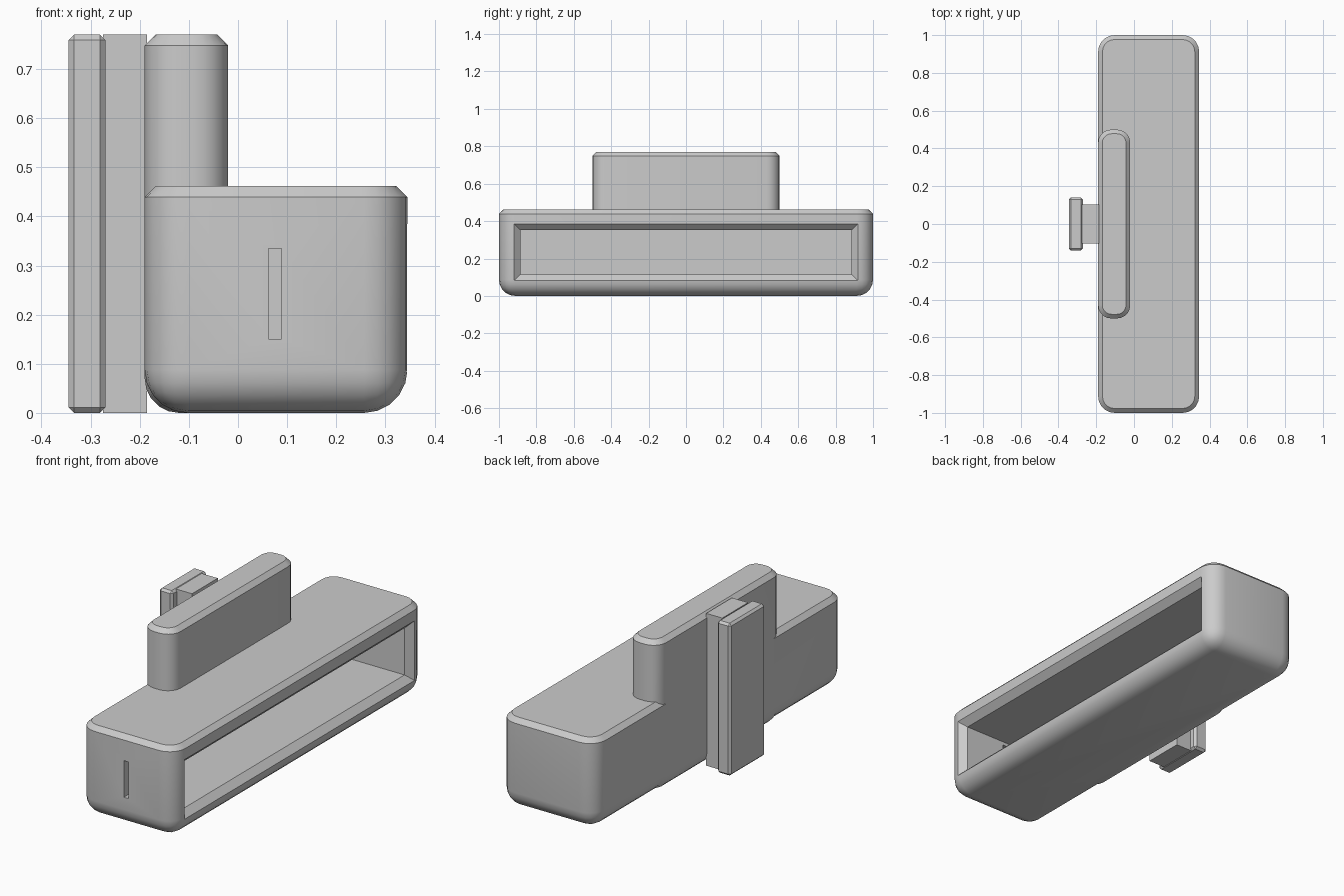
import bpy
import bmesh
import math

default = bpy.data.objects.get("Cube")
if default:
    bpy.data.objects.remove(default, do_unlink=True)

grey = bpy.data.materials.new("plain grey")
grey.use_nodes = True
grey.diffuse_color = (0.6, 0.6, 0.6, 1)
grey.node_tree.nodes["Principled BSDF"].inputs["Base Color"].default_value = (0.6, 0.6, 0.6, 1)


def add_object(name, bm):
    bmesh.ops.recalc_face_normals(bm, faces=bm.faces)
    mesh = bpy.data.meshes.new(name)
    bm.to_mesh(mesh)
    bm.free()
    mesh.materials.append(grey)
    obj = bpy.data.objects.new(name, mesh)
    bpy.context.collection.objects.link(obj)
    return obj


def box(lo, hi):
    bm = bmesh.new()
    bmesh.ops.create_cube(bm, size=1)
    for v in bm.verts:
        v.co = [(a + b) / 2 + c * (b - a) for a, b, c in zip(lo, hi, v.co)]
    return bm


def bevel(bm, edges, offset, segments):
    bmesh.ops.bevel(bm, geom=edges, offset=offset, segments=segments,
                    profile=0.5, affect='EDGES', clamp_overlap=True)


def rounded_block(name, lo, hi, radius, chamfer):
    """Block with rounded sides and bottom, and a flat chamfer round the top."""
    bm = box(lo, hi)

    def on_top(edge):
        return all(abs(v.co.z - hi[2]) < 1e-5 for v in edge.verts)

    bevel(bm, [e for e in bm.edges if not on_top(e)], radius, 5)
    rim = [e for e in bm.edges if on_top(e)]
    bevel(bm, rim, chamfer, 1)
    return add_object(name, bm)


def loft(name, rings):
    """Rectangular sections (x, half width, low z, high z) joined along x."""
    bm = bmesh.new()
    loops = []
    for x, w, low, high in rings:
        corners = ((-w, low), (w, low), (w, high), (-w, high))
        loops.append([bm.verts.new((x, y, z)) for y, z in corners])
    for a, b in zip(loops, loops[1:]):
        for i in range(4):
            j = (i + 1) % 4
            bm.faces.new((a[i], a[j], b[j], b[i]))
    bm.faces.new(loops[0])
    bm.faces.new(loops[-1])
    return add_object(name, bm)


def activate(obj):
    bpy.ops.object.select_all(action='DESELECT')
    obj.select_set(True)
    bpy.context.view_layer.objects.active = obj


def combine(target, other, operation):
    mod = target.modifiers.new(operation.lower(), 'BOOLEAN')
    mod.operation = operation
    mod.solver = 'EXACT'
    mod.object = other
    activate(target)
    bpy.ops.object.modifier_apply(modifier=mod.name)
    bpy.data.objects.remove(other, do_unlink=True)


# Housing joined with its upright back plate
housing = rounded_block("housing", (-0.19, -1, 0), (0.345, 1, 0.462), 0.088, 0.023)
back_plate = rounded_block("back_plate", (-0.19, -0.5, 0), (-0.02, 0.5, 0.77), 0.07, 0.022)
combine(housing, back_plate, 'UNION')

# Open tray with a chamfered mouth
cavity = loft("cavity_cutter", [(-0.08, 0.885, 0.115, 0.352),
                                (0.312, 0.885, 0.115, 0.352),
                                (0.345, 0.92, 0.082, 0.385),
                                (0.4, 0.92, 0.082, 0.385)])
combine(housing, cavity, 'DIFFERENCE')

# Narrow slot through the front end
slot = add_object("slot_cutter", box((0.062, -1.1, 0.15), (0.089, -0.8, 0.335)))
combine(housing, slot, 'DIFFERENCE')

# T-shaped mounting rail on the back plate
rail_stem = add_object("rail_stem", box((-0.275, -0.103, 0), (-0.185, 0.103, 0.77)))
bm = box((-0.345, -0.14, 0), (-0.27, 0.14, 0.77))
bevel(bm, list(bm.edges), 0.011, 1)
rail_head = add_object("rail_head", bm)

activate(housing)
bpy.ops.object.shade_smooth_by_angle(angle=math.radians(30))
